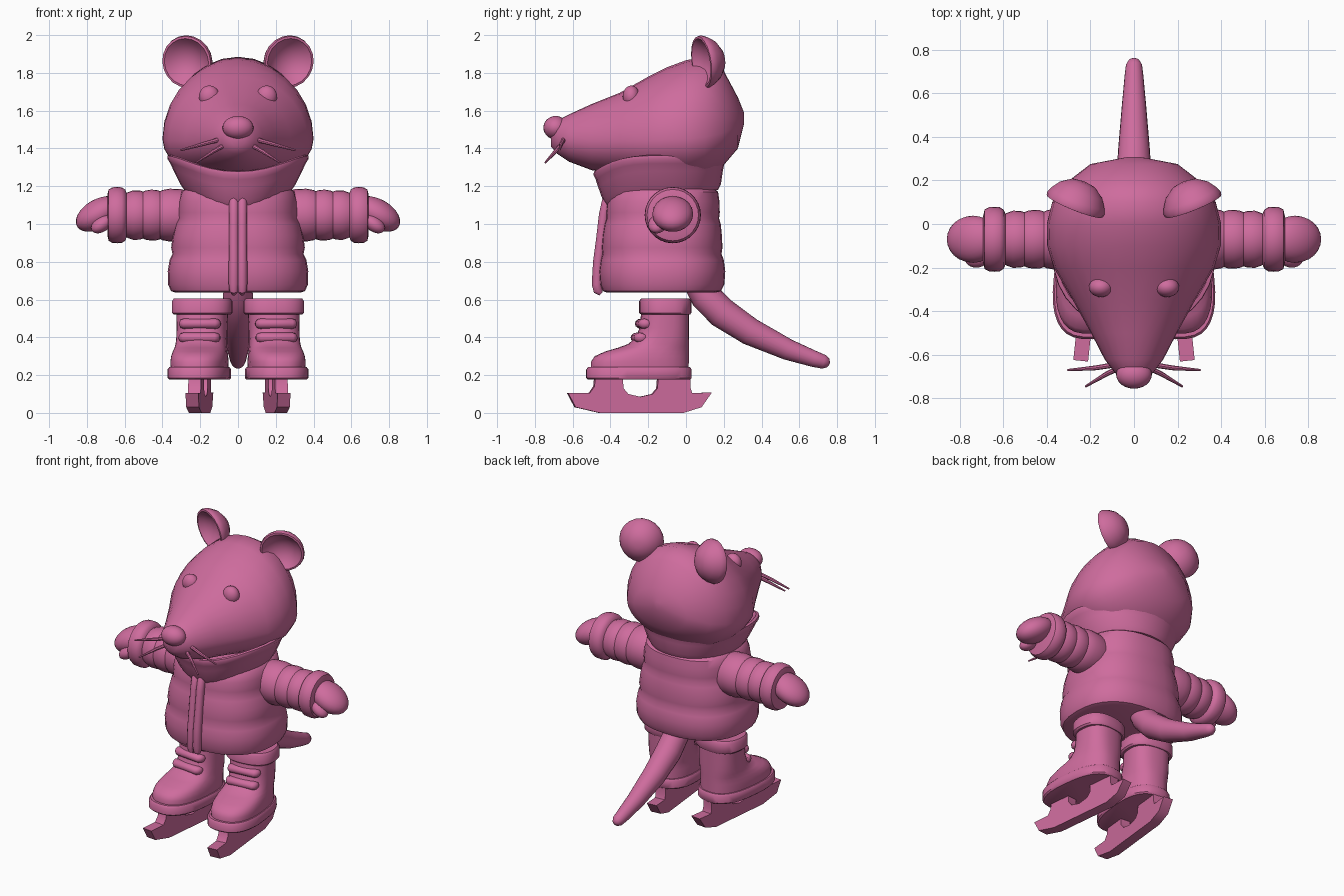
import bpy, bmesh, math
from mathutils import Vector, Matrix

pink = bpy.data.materials.new("pink")
pink.diffuse_color = (0.62, 0.15, 0.34, 1)


def finish(name, bm, mirror=False, xf=None):
    if xf is not None:
        bm.transform(xf)
    bmesh.ops.recalc_face_normals(bm, faces=bm.faces[:])
    me = bpy.data.meshes.new(name)
    bm.to_mesh(me)
    bm.free()
    me.materials.append(pink)
    ob = bpy.data.objects.new(name, me)
    bpy.context.collection.objects.link(ob)
    if mirror:
        ob.modifiers.new("Mirror", 'MIRROR')
    return ob


def loft(name, rings, mirror=False, xf=None):
    """Skin a list of equal-length point rings and cap both ends."""
    bm = bmesh.new()
    vs = [[bm.verts.new(p) for p in r] for r in rings]
    n = len(vs[0])
    for a, b in zip(vs, vs[1:]):
        for i in range(n):
            j = (i + 1) % n
            bm.faces.new((a[i], a[j], b[j], b[i]))
    bm.faces.new(vs[0])
    bm.faces.new(vs[-1])
    return finish(name, bm, mirror, xf)


def oval(n=32, e=2.0):
    """Unit superellipse points."""
    out = []
    for i in range(n):
        a = 2 * math.pi * i / n
        c, s = math.cos(a), math.sin(a)
        out.append((math.copysign(abs(c) ** (2 / e), c), math.copysign(abs(s) ** (2 / e), s)))
    return out


def stack(rows, e=2.0, dip=0.0):
    """Horizontal rings from rows of (z, half width, front y, back y)."""
    return [[(rx * c, (yf + yb) / 2 + (yb - yf) / 2 * s, z - dip * max(0, -s) ** 3)
             for c, s in oval(32, e)] for z, rx, yf, yb in rows]


def tube(name, path, radii, mirror=False, n=12):
    pts = [Vector(p) for p in path]
    rings = []
    for i, (p, r) in enumerate(zip(pts, radii)):
        t = (pts[min(i + 1, len(pts) - 1)] - pts[max(i - 1, 0)]).normalized()
        u = t.cross(Vector((1, 0, 0)) if abs(t.x) < 0.7 else Vector((0, 0, 1))).normalized()
        v = t.cross(u)
        rings.append([p + r * (c * u + s * v) for c, s in oval(n)])
    return loft(name, rings, mirror)


def ball(name, pos, size, rot=(0, 0, 0), mirror=False):
    bm = bmesh.new()
    bmesh.ops.create_uvsphere(bm, u_segments=24, v_segments=14, radius=1)
    r = Matrix.Identity(4)
    for a, ax in zip(rot, 'XYZ'):
        r = Matrix.Rotation(math.radians(a), 4, ax) @ r
    return finish(name, bm, mirror, Matrix.Translation(pos) @ r @ Matrix.Diagonal((*size, 1)))


# Head: rows of (y, half width, bottom, widest height, top)
head = [(.307, .03, 1.53, 1.56, 1.59), (.275, .20, 1.40, 1.52, 1.67), (.19, .31, 1.30, 1.48, 1.83),
        (.10, .375, 1.23, 1.46, 1.885), (0, .40, 1.21, 1.45, 1.867), (-.10, .398, 1.21, 1.45, 1.83),
        (-.2, .368, 1.23, 1.44, 1.78), (-.35, .28, 1.26, 1.44, 1.695), (-.5, .197, 1.285, 1.44, 1.635),
        (-.62, .135, 1.33, 1.445, 1.58), (-.68, .09, 1.37, 1.455, 1.55), (-.715, .04, 1.41, 1.46, 1.51)]
loft("head", [[(w * c, y, zm + s * ((zt - zm) if s > 0 else (zm - zb))) for c, s in oval(28)]
              for y, w, zb, zm, zt in head])
ball("nose", (0, -.69, 1.51), (.082, .065, .062))
ball("eye", (.152, -.29, 1.675), (.055, .045, .058), mirror=True)

# Ears: cupped lathe facing forward and outward
ear = [(-.10, .02), (-.092, .06), (-.06, .105), (-.02, .132), (.005, .141), (.02, .138),
       (.022, .126), (-.005, .10), (-.03, .06), (-.04, .02)]
loft("ear", [[(r * c, -d, r * s) for c, s in oval(20)] for d, r in ear], True,
     Matrix.Translation((.265, .10, 1.86)) @ Matrix.Rotation(math.radians(22), 4, 'Z')
     @ Matrix.Rotation(math.radians(8), 4, 'X'))

# Whiskers
tube("upper_whisker", [(.05, -.64, 1.46), (.18, -.66, 1.425), (.305, -.67, 1.39)], [.013, .011, .005], True, 8)
tube("lower_whisker", [(.05, -.65, 1.43), (.13, -.69, 1.385), (.222, -.745, 1.325)], [.013, .011, .005], True, 8)

# Jacket body with padded bands
loft("jacket", stack([(.637, .33, -.42, .16), (.645, .355, -.44, .185), (.68, .37, -.455, .203),
                      (.75, .372, -.46, .208), (.81, .362, -.452, .2), (.842, .347, -.443, .188),
                      (.875, .354, -.447, .193), (.94, .345, -.442, .19), (1.0, .33, -.432, .184),
                      (1.03, .317, -.422, .175), (1.06, .32, -.424, .179), (1.12, .313, -.417, .177),
                      (1.17, .30, -.40, .17), (1.20, .26, -.36, .13)], 2.4))
# Collar, dipping at the front
loft("collar", stack([(1.175, .26, -.39, .14), (1.18, .285, -.42, .17), (1.21, .305, -.44, .185),
                      (1.28, .34, -.465, .195), (1.32, .358, -.478, .203), (1.345, .374, -.49, .212),
                      (1.362, .372, -.487, .21), (1.365, .355, -.47, .195), (1.33, .32, -.44, .16),
                      (1.28, .26, -.38, .10)], 2.1, .085))
# Zip placket: two padded strips
tube("zip_placket", [(.022, -.385, 1.18), (.022, -.415, 1.14), (.022, -.435, 1.05), (.022, -.45, .92),
                     (.022, -.465, .8), (.022, -.472, .68), (.022, -.465, .645), (.022, -.45, .63)],
     [.02, .026, .026, .026, .027, .027, .024, .012], True)

# Sleeves with padded rings and a fat cuff
sleeve = [(.24, .12), (.30, .137), (.36, .14), (.40, .133), (.412, .127), (.43, .133), (.46, .135),
          (.49, .13), (.502, .124), (.52, .13), (.555, .131), (.58, .122), (.59, .118), (.597, .135),
          (.615, .147), (.64, .149), (.665, .147), (.685, .136), (.692, .105)]
loft("sleeve", [[(x, -.07 + r * c, 1.047 + r * s) for c, s in oval(28)] for x, r in sleeve], True)
ball("mitten", (.738, -.07, 1.053), (.132, .108, .078), (0, 30, 0), True)
ball("thumb", (.72, -.15, 1.0), (.065, .05, .04), (0, 35, -12), True)

# Tail
tube("tail", [(0, .05, .70), (0, .10, .62), (0, .19, .53), (0, .34, .43), (0, .54, .335),
              (0, .68, .285), (0, .73, .27), (0, .752, .263), (0, .76, .26)],
     [.07, .08, .082, .073, .056, .043, .037, .024, .006], n=20)

# Boots and skates, toes turned slightly outward
turn = (Matrix.Translation((.19, -.11, 0)) @ Matrix.Rotation(math.radians(6), 4, 'Z')
        @ Matrix.Translation((0, .11, 0)))
loft("boot", stack([(.235, .148, -.505, .015), (.27, .15, -.505, .015), (.30, .147, -.485, .015),
                    (.325, .142, -.43, .015), (.345, .137, -.36, .015), (.365, .135, -.305, .015),
                    (.40, .134, -.265, .015), (.45, .134, -.245, .015), (.54, .136, -.235, .015)], 2.5), True, turn)
loft("boot_sole", stack([(.176, .155, -.52, .022), (.185, .163, -.53, .03), (.23, .163, -.53, .03),
                         (.242, .155, -.52, .022)], 2.6), True, turn)
loft("boot_cuff", stack([(.52, .15, -.235, .02), (.53, .16, -.247, .027), (.59, .16, -.247, .027),
                         (.605, .15, -.237, .017)], 2.5), True, turn)
for i, (y, z) in enumerate([(-.245, .472), (-.268, .398)]):
    bar = [(-.11, .008), (-.102, .022), (-.085, .027), (.085, .027), (.102, .022), (.11, .008)]
    loft(f"boot_strap_{i + 1}", [[(x, y + .05 * (x / .11) ** 2 * .5 + r * 1.2 * c, z + r * s)
                                  for c, s in oval(12)] for x, r in bar], True, turn)

# Skate blade: side outline (y, z) extruded across x
side = [(-.63, .105), (-.59, .03), (-.46, 0), (-.016, 0), (.08, .03), (.135, .108), (.03, .105), (.022, .13),
        (.022, .19), (-.15, .19), (-.155, .13), (-.18, .10), (-.245, .085), (-.31, .10), (-.335, .13),
        (-.34, .19), (-.485, .19), (-.49, .14), (-.515, .105)]
loft("skate_blade", [[(x, y, z) for y, z in side] for x in (-.034, .034)], True, turn)

# Smooth shading that keeps hard edges
bpy.ops.object.select_all(action='SELECT')
bpy.context.view_layer.objects.active = bpy.data.objects["head"]
bpy.ops.object.shade_smooth_by_angle(angle=math.radians(42))
